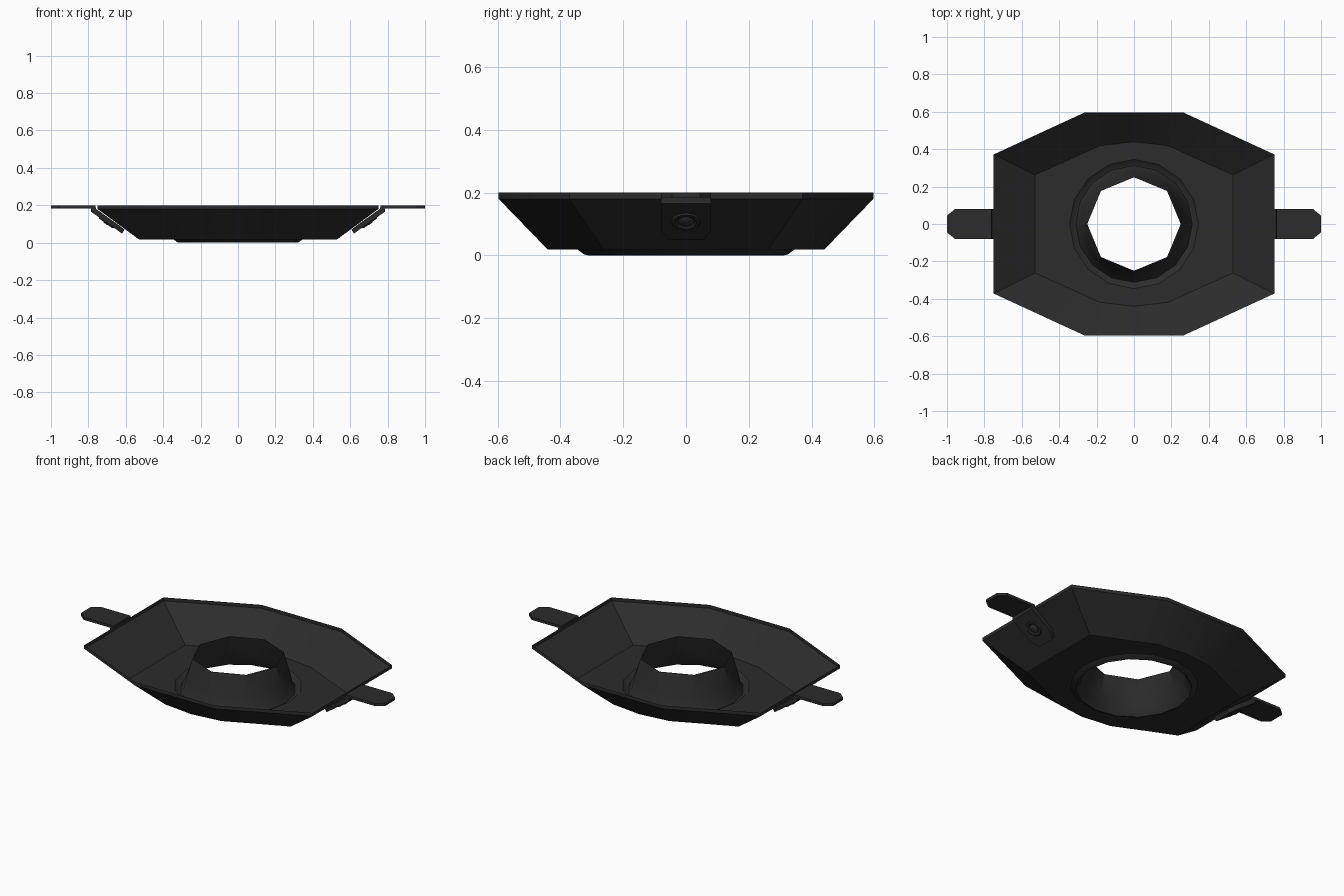
import bpy, bmesh, math
from mathutils import Vector, Matrix

if "Cube" in bpy.data.objects:
    bpy.data.objects.remove(bpy.data.objects["Cube"])

black = bpy.data.materials.new("charcoal black")
black.diffuse_color = (0.025, 0.025, 0.025, 1)
black.use_nodes = True
black.node_tree.nodes["Principled BSDF"].inputs["Base Color"].default_value = black.diffuse_color


def finish(bm, name, mirror=False, recalc=True):
    if recalc:
        bmesh.ops.recalc_face_normals(bm, faces=bm.faces)
    me = bpy.data.meshes.new(name)
    bm.to_mesh(me)
    bm.free()
    ob = bpy.data.objects.new(name, me)
    bpy.context.collection.objects.link(ob)
    me.materials.append(black)
    bpy.ops.object.select_all(action='DESELECT')
    ob.select_set(True)
    bpy.context.view_layer.objects.active = ob
    bpy.ops.object.shade_smooth_by_angle(angle=math.radians(30))
    if mirror:
        ob.modifiers.new("Mirror", 'MIRROR').use_mirror_merge = False
    return ob


def ring(quarter, z):
    """Turn five points of one quarter into a closed 16 point loop."""
    q = list(quarter)
    pts = q + [(-x, y) for x, y in q[-2::-1]]
    pts += [(-x, -y) for x, y in pts[1:-1]][:7]
    return [Vector((x, y, z)) for x, y in pts]


def circle(r):
    return [(r * math.cos(i * math.pi / 8), r * math.sin(i * math.pi / 8)) for i in range(5)]


def octagon(r):
    c = r * math.sqrt(0.5)
    return [(r, 0), ((r + c) / 2, c / 2), (c, c), (c / 2, (r + c) / 2), (0, r)]


# Tray: thin sheet from rim down to floor, foot ring, and up the centre cone
rim = [(.75, 0), (.75, .372), (.505, .485), (.262, .597), (0, .597)]
floor = [(.53, 0), (.53, .262), (.355, .34), (.185, .418), (0, .44)]
rings = [ring(rim, .20), ring(rim, .18), ring(floor, .018), ring(circle(.345), .018),
         ring(circle(.325), .003), ring(circle(.312), 0), ring(circle(.298), .02),
         ring([((a + c) / 2, (b + d) / 2) for (a, b), (c, d) in zip(circle(.28), octagon(.28))], .09),
         ring(octagon(.25), .198)]
bm = bmesh.new()
loops = [[bm.verts.new(p) for p in r] for r in rings]
for a, b in zip(loops, loops[1:]):
    for i in range(16):
        j = (i + 1) % 16
        bm.faces.new((a[i], a[j], b[j], b[i]))
finish(bm, "tray")

# Handle: flat tab bent down along the sloping end wall (upper x,z / lower x,z / half width)
stations = [(1.0, .2, 1.0, .184, .045), (.957, .2, .957, .184, .08), (.762, .2, .785, .184, .08),
            (.76, .182, .785, .165, .08), (.645, .099, .66, .078, .08), (.606, .07, .621, .049, .055)]
bm = bmesh.new()
secs = [[bm.verts.new(p) for p in ((ux, -w, uz), (ux, w, uz), (lx, w, lz), (lx, -w, lz))]
        for ux, uz, lx, lz, w in stations]
for a, b in zip(secs, secs[1:]):
    for i in range(4):
        j = (i + 1) % 4
        bm.faces.new((a[i], a[j], b[j], b[i]))
bm.faces.new(secs[0])
bm.faces.new(secs[-1])
finish(bm, "handle", mirror=True)

# Rivet: shallow raised collar with a dished middle and small dome, on the handle plate
normal = Vector((.59, 0, -.81)).normalized()
place = Matrix.Translation((.703, 0, .109)) @ normal.to_track_quat('Z', 'Y').to_matrix().to_4x4()
profile = [(.052, -.004), (.044, .007), (.034, .007), (.026, .001), (.02, .006), (.01, .01)]
bm = bmesh.new()
loops = [[bm.verts.new(place @ Vector((r * math.cos(t * math.pi / 6), r * math.sin(t * math.pi / 6), h)))
          for t in range(12)] for r, h in profile]
for a, b in zip(loops, loops[1:]):
    for i in range(12):
        j = (i + 1) % 12
        bm.faces.new((a[i], a[j], b[j], b[i]))
bm.faces.new(loops[-1])
finish(bm, "rivet", mirror=True)
